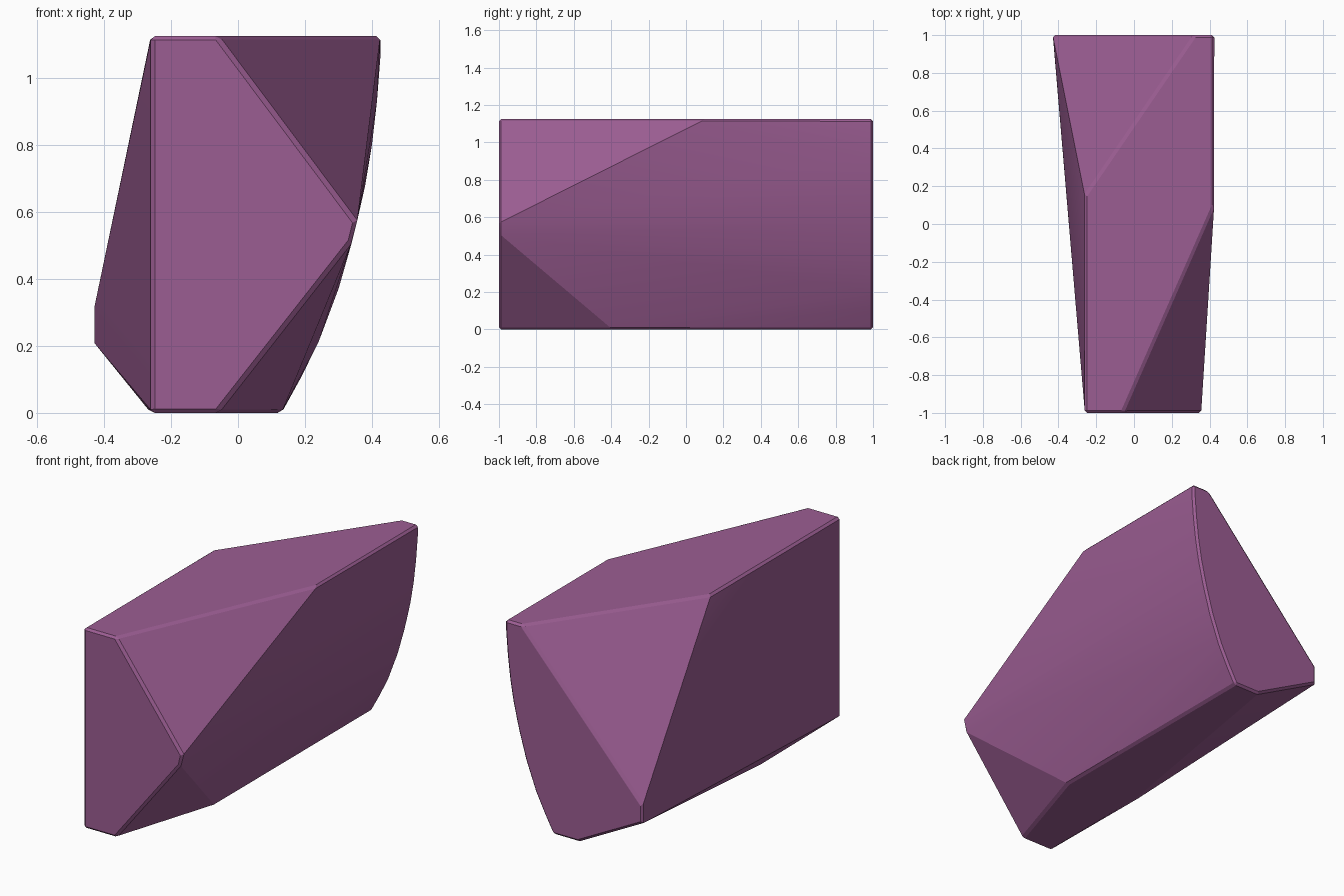
import bpy, bmesh

if "Cube" in bpy.data.objects:
    bpy.data.objects.remove(bpy.data.objects["Cube"])

H = 1.125  # overall height

# Bowed right-hand profile (x, z), bottom to top
bow = [(0.13, 0), (0.185, 0.1), (0.24, 0.21), (0.3, 0.37), (0.34, 0.51),
       (0.355, 0.57), (0.38, 0.68), (0.4, 0.8), (0.415, 0.93),
       (0.425, 1.06), (0.425, H)]

# Back end: bowed edge plus the left-hand point
back = bow + [(0.32, H), (-0.43, 0.31), (-0.43, 0.21), (-0.03, 0)]
# Front end: straight left edge, pointed to the right
front = [(-0.26, 0), (-0.26, H), (-0.06, H), (0.355, 0.57), (0.34, 0.51), (-0.06, 0)]
# Corners where the four diagonal cuts meet the top and bottom
cuts = [(-0.26, 0.15, H), (0.425, 0.1, H), (-0.26, -0.35, 0), (0.13, -0.4, 0)]

points = [(x, 1, z) for x, z in back] + [(x, -1, z) for x, z in front] + cuts

# Faceted stone: convex skin around the corner points
bm = bmesh.new()
for p in points:
    bm.verts.new(p)
res = bmesh.ops.convex_hull(bm, input=bm.verts[:])
loose = [v for v in bm.verts if not v.link_faces]
bmesh.ops.delete(bm, geom=loose, context='VERTS')
bmesh.ops.dissolve_limit(bm, angle_limit=0.01, verts=bm.verts[:], edges=bm.edges[:])

# Thin worn edge around the two ends, top and bottom
def flat(f):
    return abs(f.normal.y) > 0.99 or abs(f.normal.z) > 0.999

bm.normal_update()
rim = [e for e in bm.edges if e.calc_face_angle(0) > 0.8
       and any(flat(f) for f in e.link_faces)]
bmesh.ops.bevel(bm, geom=rim, offset=0.012, segments=1, profile=0.5,
                affect='EDGES', clamp_overlap=True)
bmesh.ops.recalc_face_normals(bm, faces=bm.faces[:])

mesh = bpy.data.meshes.new("stone_block")
bm.to_mesh(mesh)
bm.free()
stone = bpy.data.objects.new("stone_block", mesh)
bpy.context.collection.objects.link(stone)

# Purple surface
mat = bpy.data.materials.new("purple_stone")
mat.diffuse_color = (0.33, 0.11, 0.29, 1)
mat.use_nodes = True
mat.node_tree.nodes["Principled BSDF"].inputs["Base Color"].default_value = mat.diffuse_color
mesh.materials.append(mat)

# Soft bow, crisp facets
bpy.context.view_layer.objects.active = stone
stone.select_set(True)
bpy.ops.object.shade_smooth_by_angle(angle=0.3)
